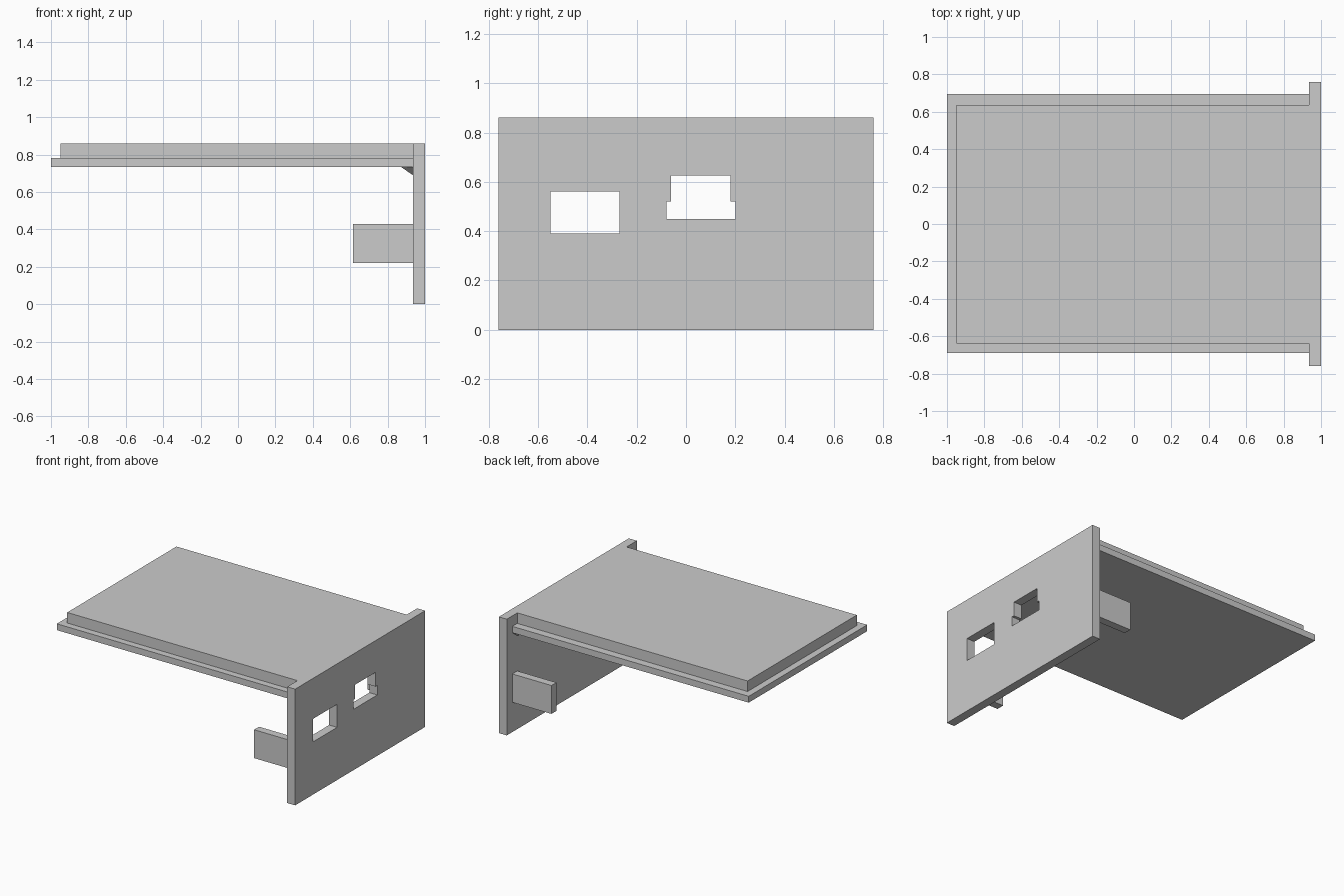
import bpy
import bmesh
from mathutils import Vector

cube = bpy.data.objects.get("Cube")
if cube:
    bpy.data.objects.remove(cube, do_unlink=True)

GREY = (0.6, 0.6, 0.6, 1)
grey = bpy.data.materials.new("plain_grey")
grey.use_nodes = True
grey.diffuse_color = GREY
grey.node_tree.nodes["Principled BSDF"].inputs["Base Color"].default_value = GREY


def finish(name, bm):
    bmesh.ops.recalc_face_normals(bm, faces=bm.faces)
    mesh = bpy.data.meshes.new(name)
    bm.to_mesh(mesh)
    bm.free()
    mesh.materials.append(grey)
    obj = bpy.data.objects.new(name, mesh)
    bpy.context.collection.objects.link(obj)
    return obj


def box(name, x, y, z):
    """Box from the (low, high) range on each axis."""
    bm = bmesh.new()
    bmesh.ops.create_cube(bm, size=1)
    for v in bm.verts:
        v.co = Vector(r[0] if c < 0 else r[1] for c, r in zip(v.co, (x, y, z)))
    return finish(name, bm)


def extrude_x(name, outline, x0, x1):
    """Solid from a (y, z) outline pushed along x."""
    bm = bmesh.new()
    face = bm.faces.new([bm.verts.new((x0, y, z)) for y, z in outline])
    new = bmesh.ops.extrude_face_region(bm, geom=[face])["geom"]
    moved = [g for g in new if isinstance(g, bmesh.types.BMVert)]
    bmesh.ops.translate(bm, verts=moved, vec=(x1 - x0, 0, 0))
    return finish(name, bm)


WALL = 0.935           # inner face of the end panel
FRONT, BACK = -0.69, 0.695

# End panel with its two openings
panel = box("end_panel", (WALL, 1), (-0.76, 0.76), (0, 0.86))
openings = {
    "square_opening": [(-0.55, 0.39), (-0.27, 0.39), (-0.27, 0.56), (-0.55, 0.56)],
    "stepped_opening": [(-0.08, 0.45), (0.2, 0.45), (0.2, 0.52), (0.18, 0.52),
                        (0.18, 0.625), (-0.06, 0.625), (-0.06, 0.52), (-0.08, 0.52)],
}
for name, outline in openings.items():
    cutter = extrude_x(name, outline, WALL - 0.1, 1.1)
    cutter.hide_render = True
    mod = panel.modifiers.new(name, "BOOLEAN")
    mod.operation, mod.solver, mod.object = "DIFFERENCE", "EXACT", cutter
    bpy.context.view_layer.objects.active = panel
    bpy.ops.object.modifier_apply(modifier=name)
    bpy.data.objects.remove(cutter, do_unlink=True)

# Stepped lid
box("lid_flange", (-1, WALL), (FRONT, BACK), (0.735, 0.782))
box("lid_top", (-0.95, WALL), (-0.64, 0.637), (0.782, 0.86))

# Clip tabs on the inside of the panel
box("front_tab", (0.615, WALL), (FRONT, -0.632), (0.22, 0.43))
box("back_tab", (0.615, WALL), (0.637, BACK), (0.22, 0.43))

# Brace under the lid, tapering into the joint at both ends
bm = bmesh.new()
points = [(WALL, FRONT, 0.735), (WALL, BACK, 0.735)]
for y in (FRONT + 0.06, BACK - 0.06):
    points += [(0.87, y, 0.735), (WALL, y, 0.69)]
verts = [bm.verts.new(p) for p in points]
bmesh.ops.convex_hull(bm, input=verts)
finish("joint_brace", bm)
